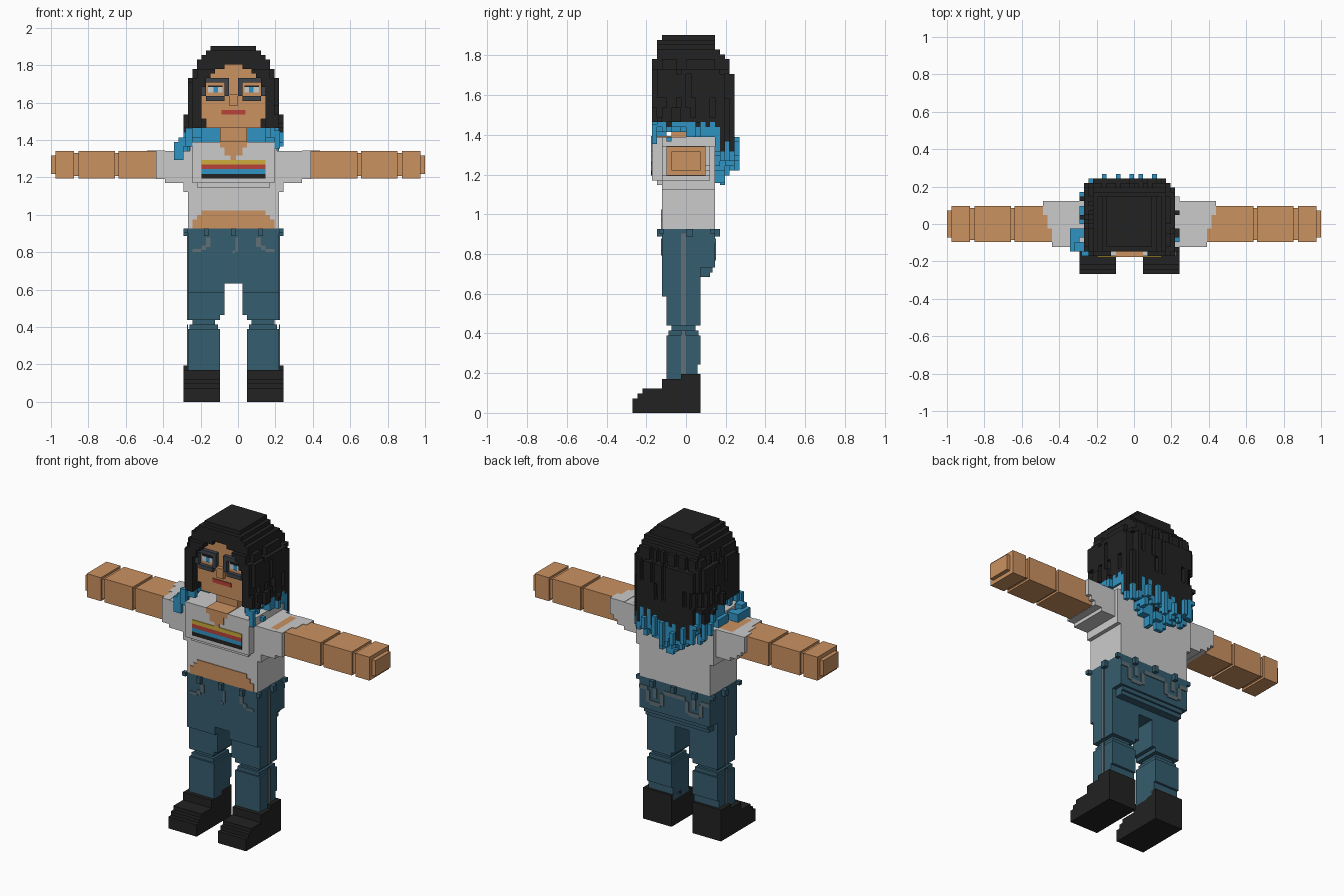
import bpy, bmesh, random
from mathutils import Matrix, Vector

if "Cube" in bpy.data.objects:
    bpy.data.objects.remove(bpy.data.objects["Cube"])

V = 1 / 41            # edge of one voxel; all sizes below are in voxels
random.seed(4)


def mat(name, r, g, b):
    m = bpy.data.materials.new(name)
    lin = [(c / 255 / 12.92) if c < 11 else ((c / 255 + 0.055) / 1.055) ** 2.4 for c in (r, g, b)]
    m.diffuse_color = (*lin, 1)
    m.use_nodes = True
    m.node_tree.nodes["Principled BSDF"].inputs["Base Color"].default_value = m.diffuse_color
    return m


skin = mat("skin", 203, 146, 97)
black = mat("black", 34, 34, 34)
white = mat("shirt_white", 203, 203, 203)
denim = mat("denim", 53, 93, 111)
stitch = mat("stitch_grey", 96, 112, 118)
blue = mat("bright_blue", 48, 148, 195)
red = mat("red", 184, 66, 58)
yellow = mat("yellow", 205, 172, 60)
frame = mat("glasses_grey", 62, 68, 76)


def finish(name, bm, mats):
    me = bpy.data.meshes.new(name)
    bm.to_mesh(me)
    bm.free()
    for m in mats:
        me.materials.append(m)
    ob = bpy.data.objects.new(name, me)
    bpy.context.collection.objects.link(ob)
    return ob


def boxes(name, m, items, mirror=None):
    """Boxes (x0,x1,y0,y1,z0,z1); mirror = x of an optional mirror plane."""
    bm = bmesh.new()
    items = list(items)
    if mirror is not None:
        items += [(2 * mirror - b[1], 2 * mirror - b[0], *b[2:]) for b in items]
    for x0, x1, y0, y1, z0, z1 in items:
        c = Vector((x0 + x1, y0 + y1, z0 + z1)) * (V / 2)
        s = Matrix.Diagonal(((x1 - x0) * V, (y1 - y0) * V, (z1 - z0) * V, 1))
        bmesh.ops.create_cube(bm, size=1, matrix=Matrix.Translation(c) @ s)
    return finish(name, bm, [m])


def voxels(name, cells, mats):
    """Outer skin of a dict {(i,j,k): material index}."""
    bm = bmesh.new()
    cache = {}

    def vert(p):
        if p not in cache:
            cache[p] = bm.verts.new([c * V for c in p])
        return cache[p]
    for p, mi in cells.items():
        for a in range(3):
            for s in (0, 1):
                q = list(p)
                q[a] += 1 if s else -1
                if tuple(q) in cells:
                    continue
                loop = []
                for u, w in ((0, 0), (1, 0), (1, 1), (0, 1)):
                    c = list(p)
                    c[a] += s
                    c[(a + 1) % 3] += u
                    c[(a + 2) % 3] += w
                    loop.append(vert(tuple(c)))
                f = bm.faces.new(loop if s else loop[::-1])
                f.material_index = mi
    return finish(name, bm, mats)


# Shoes: stacked layers, toe stepping back
boxes("shoes", black, [(-12, -4, y, 3, z0, z1) for y, z0, z1 in
      ((-11, 0, 3), (-10, 3, 4), (-9, 4, 5), (-5, 5, 7), (-1, 7, 8))], -1)

# Trousers
boxes("lower_legs", denim, [(-11, -4, -4, 2.4, 6.5, 10), (-11, -4, -4, 3, 10, 16),
      (-10.6, -4.4, -3.6, 2.6, 16, 17)], -1)
boxes("knees", denim, [(-10, -5, -3, 2, 17, 18)], -1)
boxes("thighs", denim, [(-11, -4, -4, 3, 18, 19), (-11, -3, -4, 3, 19, 24),
      (-11, -3, -5, 3, 24, 26)], -1)
boxes("hips", denim, [(-11, 9, -5, 3, 26, 38), (-11, 9, 3, 6, 30, 38),
      (-10, 8, 3, 5.5, 29, 30), (-10, 8, 3, 5, 28, 29)])
loops = [(x, x + 1, y, y + 1, 36.4, 38) for x in (-7.5, -1.5, 4.5) for y in (-6, 6)]
loops += [(x, x + 1, 0, 1.4, 36.4, 38) for x in (-12, 9)]
loops += [(x, x + 1, y, y + 1, 37, 38) for x in (-12, 9) for y in (-5.5, 5)]
boxes("belt_loops", denim, loops)

# Stitching plates: side seams, pockets, fly
T = 0.2
boxes("side_stitching", stitch, [(-11 - T, -11, -1, 0, 8, 17), (-11 - T, -11, -1, 0, 18, 37)], -1)
boxes("front_stitching", stitch, [(-7, -6, -5 - T, -5, 34, 36), (-8, -7, -5 - T, -5, 33.3, 34.3),
      (-10, -8, -5 - T, -5, 32.8, 33.5)], -1)
boxes("fly_stitching", stitch, [(-0.6, 0, -5 - T, -5, 33, 36), (-1.2, -0.6, -5 - T, -5, 32.5, 33.2)])
boxes("back_stitching", stitch, [(-11, -8.5, 6, 6 + T, 35, 36), (-9, -8, 6, 6 + T, 32, 35),
      (-8, -5, 6, 6 + T, 31.5, 32.5), (-5, -4, 6, 6 + T, 32, 35), (-7, -6, 6, 6 + T, 33.5, 36),
      (-4, -1, 6, 6 + T, 35, 36)], -1)

# Shirt, chest and sleeves
boxes("shirt_body", white, [(-11, 9, -5, 6, 38, 46), (-12, 10, -5, 6, 46, 55),
      (-10.5, 8.5, -5, 6, 55, 57), (-9, 7, -6, -5, 47, 48), (-10, 8, -7, -5, 48, 57)])
boxes("sleeves", white, [(-16, -12, -5, 5, 48, 55), (-18, -16, -5, 5, 48.9, 55.1),
      (-19, -18, -1, 5, 50, 55.1), (-20, -19, 2, 5, 51, 55.1)], -1)
boxes("belly", skin, [(-10, 8, -5 - T, -5, 38, 40), (-9, 7, -5 - T, -5, 40, 41),
      (-8, 6, -5 - T, -5, 41, 42)])
boxes("neckline", skin, [(-4, 2, -7 - T, -7, 55.8, 57), (-3, 1, -7 - T, -7, 54, 55.8),
      (-1.6, -0.4, -7 - T, -7, 53, 54), (-4, 2, -7 - T, 3, 57, 57.15)])
for n, m, z in (("yellow", yellow, 52), ("red", red, 51), ("blue", blue, 50), ("black", black, 49)):
    boxes(n + "_stripe", m, [(-8, 6, -7 - T, -7, z, z + 1)])

# Arms: segments with slightly thinner joints, rounded-off hands
boxes("arms", skin, [(12, 26.2, -4, 4, 49, 55), (27, 35, -4, 4, 49, 55),
      (26, 37, -3.5, 3.5, 49.5, 54.5)], 0)
boxes("hands", skin, [(36, 40, -4, 4, 49, 55), (40, 41, -3, 3, 50, 54)], 0)

# Head
boxes("neck", skin, [(-4, 2, -3, 3, 56, 61)])
boxes("head", skin, [(-8, 6, -5, 4, 62, 74), (-7, 5, -5, 4, 60, 62), (-2, 0, -6, -5, 65, 67.5)])
boxes("mouth", red, [(-3.6, 0.6 + 1, -5 - T, -5, 63, 64)])
boxes("eye_whites", white, [(-6.6, -3.4, -5 - T, -5, 67.8, 69)], -1)
boxes("irises", blue, [(-5.4, -4.4, -5.3, -5.2, 67.8, 69)], -1)
boxes("eyelids", black, [(-6.6, -3.4, -5 - T, -5, 69, 69.4)], -1)
boxes("glasses", frame, [(-3, -2, -6, -5, 67, 71), (-7, -3, -6, -5, 66, 67),
      (-7, -3, -6, -5, 70, 71), (-8, -7, -6, -5, 67, 70)], -1)

# Hair: voxel shell given by width, front and back limits at each height
WIDTH = {77: 5, 76: 6, 75: 7, 74: 8, 73: 8, 72: 9, 71: 9}
FRONT = {77: -5, 76: -6, 75: -6, 74: -6, 73: -6}
BACK = {77: 6, 76: 6, 75: 6, 74: 7, 73: 8, 72: 9, 71: 9, 70: 9}
ARCH = ((2, 74), (4, 73), (5, 72), (6, 71), (7, 69))
rough = {}


def noise(*key):
    if key not in rough:
        rough[key] = random.random()
    return rough[key]


hair = {}
for k in range(46, 78):
    for i in range(-13, 12):
        for j in range(-7, 11):
            d, y = abs(i + 1.5), j + 0.5
            lock = noise("lock", i, j)
            w, yf, yb = WIDTH.get(k, 10), FRONT.get(k, -7), BACK.get(k, 10)
            if k < 63 and noise("flick", i, j, k // 3) < 0.2:
                w, yb = w + 1, yb
            if k < 60:
                yf = -6
            # rounded back and front corners
            wy = w - max(0, y - 7) * 0.8 - (1 if y < -6 else 0)
            if d > wy or y < yf or y > yb:
                continue
            # ragged lower edge, hanging lowest at the middle of the back
            if y > 6:
                low = 49 + d * 0.45 + (lock - 0.4) * 5
            elif d > 10:
                low = 55 + lock * 4
            else:
                low = 57 + (lock * 3 if y < 0 else 0)
            if k < low:
                continue
            # face opening and space around the head and neck
            top = next((t for a, t in ARCH if d < a), 0)
            if y < 4 and k < top:
                continue
            # strand grooves on the outermost layer
            if 60 < k < 73 and (d > wy - 1 or y > yb - 1) and noise("groove", i, j, k // 5) < 0.22:
                continue
            tip = low + 1 + noise("tip", i, j) * 4.5 if k < 60 else 0
            hair[i, j, k] = 1 if k < tip else 0
voxels("hair", hair, [black, blue])

# Loose blue locks on the shoulder and at the back
boxes("shoulder_lock", blue, [(-14, -12, -6, -3, 53, 57), (-14, -11, -3, -1, 55, 57),
      (-13, -11, -6, -4, 56, 58), (-12, -10.6, 0, 4, 55, 57), (-11.5, -10, -7, -6, 56, 60),
      (8, 9.2, -7, -6, 55.5, 59.5), (7, 8, -7, -6, 58, 60)])
boxes("back_locks", blue, [(-7, -6, 10, 11, 52, 56), (-4, -3, 9, 11, 51, 54), (-1, 0, 10, 11, 50, 56),
      (1, 2, 10, 11, 52, 57), (4, 5, 9, 11, 53, 56), (-2, 0, 7, 8, 47, 51), (1, 2, 6, 8, 47.5, 52)])
